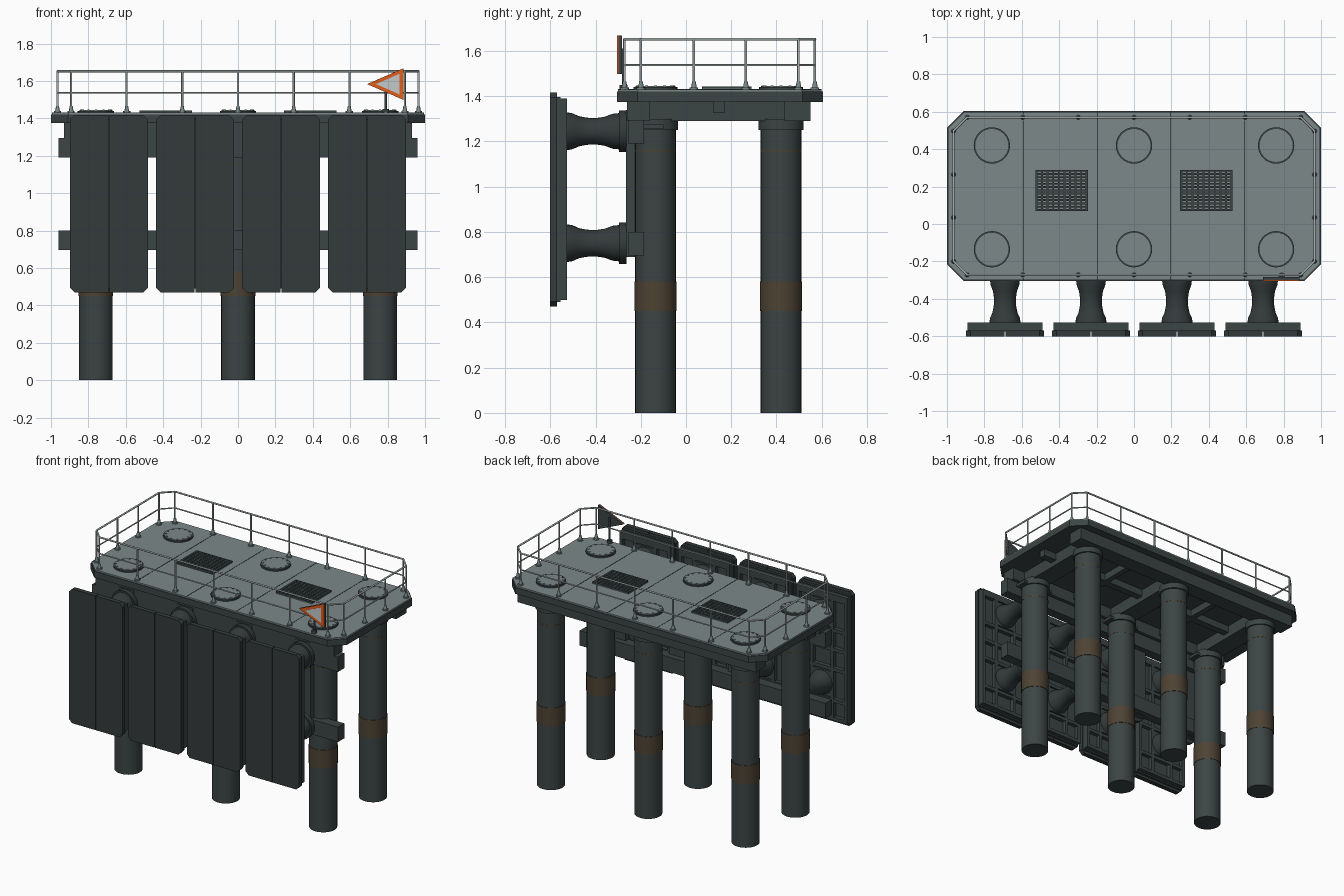
import bpy, bmesh, math
from mathutils import Matrix, Vector

cube = bpy.data.objects.get("Cube")
if cube:
    bpy.data.objects.remove(cube, do_unlink=True)


def material(name, rgb):
    m = bpy.data.materials.new(name)
    m.use_nodes = True
    m.diffuse_color = (*rgb, 1)
    m.node_tree.nodes["Principled BSDF"].inputs["Base Color"].default_value = (*rgb, 1)
    return m


STEEL = material("dark_steel", (0.045, 0.058, 0.058))
RUBBER = material("black_rubber", (0.034, 0.043, 0.043))
DECK = material("deck_grey", (0.2, 0.25, 0.25))
RAIL = material("rail_grey", (0.42, 0.46, 0.46))
RUST = material("rust_brown", (0.075, 0.055, 0.034))
ORANGE = material("sign_orange", (0.75, 0.11, 0.01))
WHITE = material("sign_white", (0.55, 0.58, 0.58))


def finish(bm, name, mat):
    bmesh.ops.recalc_face_normals(bm, faces=bm.faces[:])
    me = bpy.data.meshes.new(name)
    bm.to_mesh(me)
    bm.free()
    me.materials.append(mat)
    ob = bpy.data.objects.new(name, me)
    bpy.context.collection.objects.link(ob)
    return ob


def add_box(bm, x, y, z):
    """Box from (min, max) pairs."""
    mid = [(a + b) / 2 for a, b in (x, y, z)]
    size = [b - a for a, b in (x, y, z)]
    bmesh.ops.create_cube(bm, size=1, matrix=Matrix.Translation(mid) @ Matrix.Diagonal((*size, 1)))


def add_rod(bm, a, b, r, r2=None, n=8):
    a, b = Vector(a), Vector(b)
    d = b - a
    rot = d.to_track_quat('Z', 'Y').to_matrix().to_4x4()
    bmesh.ops.create_cone(bm, cap_ends=True, segments=n, radius1=r, radius2=r if r2 is None else r2,
                          depth=d.length, matrix=Matrix.Translation((a + b) / 2) @ rot)


def boxes(name, mat, items):
    bm = bmesh.new()
    for it in items:
        add_box(bm, *it)
    return finish(bm, name, mat)


def rods(name, mat, items, n=8):
    bm = bmesh.new()
    for it in items:
        add_rod(bm, *it, n=n)
    return finish(bm, name, mat)


def prism(name, mat, pts, offset):
    bm = bmesh.new()
    f = bm.faces.new([bm.verts.new(p) for p in pts])
    ext = bmesh.ops.extrude_face_region(bm, geom=[f])
    bmesh.ops.translate(bm, vec=offset, verts=[v for v in ext["geom"] if isinstance(v, bmesh.types.BMVert)])
    return finish(bm, name, mat)


def octagon(x0, x1, y0, y1, c):
    return [(x0 + c, y0), (x1 - c, y0), (x1, y0 + c), (x1, y1 - c),
            (x1 - c, y1), (x0 + c, y1), (x0, y1 - c), (x0, y0 + c)]


PILE_X = (-0.76, 0, 0.76)
PILE_Y = (-0.135, 0.42)
PILES = [(x, y) for x in PILE_X for y in PILE_Y]
FENDER_X = (-0.69, -0.23, 0.23, 0.69)
FENDER_Z = (0.75, 1.245)
TOP = 1.43

# Piles with collars and caps
for x, y in PILES:
    def ring(z0, z1, r):
        return ((x, y, z0), (x, y, z1), r)
    rods("pile", STEEL, [ring(0, 1.3, 0.09)], 32)
    rods("pile_cap", STEEL, [ring(1.25, 1.3, 0.1)], 32)
    rods("pile_collar", RUST, [ring(0.45, 0.58, 0.093), ring(1.155, 1.162, 0.091)], 32)

# Deck slab and walking surface
prism("deck_slab", STEEL, [(x, y, 1.375) for x, y in octagon(-1, 1, -0.305, 0.605, 0.09)], (0, 0, 0.045))
prism("deck_plate", DECK, [(x, y, 1.42) for x, y in octagon(-0.995, 0.995, -0.3, 0.6, 0.088)], (0, 0, 0.01))
boxes("deck_seams", STEEL, [((x - 0.003, x + 0.003), (-0.3, 0.6), (1.425, 1.4312))
                            for x in (-0.59, -0.195, 0.195, 0.59)])

# Girders below the deck
zg = (1.29, 1.376)
girders = [((-0.93, 0.93), y, zg) for y in ((-0.26, -0.16), (0.435, 0.55))]
girders += [((x - 0.07, x + 0.07), (-0.26, 0.55), zg) for x in PILE_X]
girders += [((-0.93, 0.93), (0.12, 0.17), (1.325, 1.376))]
girders += [((x - 0.02, x + 0.02), (-0.2, 0.5), (1.325, 1.376)) for x in (-0.38, 0.38)]
boxes("deck_girders", STEEL, girders)

# Hatches over the piles
for x, y in PILES:
    rods("hatch_rim", STEEL, [((x, y, TOP - 0.01), (x, y, TOP + 0.01), 0.097)], 32)
    rods("hatch_lid", DECK, [((x, y, TOP), (x, y, TOP + 0.014), 0.088)], 32)
    bolts = []
    for i in range(12):
        a = i * math.tau / 12
        px, py = x + 0.08 * math.cos(a), y + 0.08 * math.sin(a)
        bolts.append(((px, py, TOP), (px, py, TOP + 0.018), 0.006))
    rods("hatch_bolts", DECK, bolts, 6)

# Gratings
for x in (-0.387, 0.387):
    x0, x1, y0, y1 = x - 0.14, x + 0.14, 0.07, 0.29
    boxes("grating_base", DECK, [((x0, x1), (y0, y1), (TOP - 0.005, TOP + 0.003))])
    z = (TOP, TOP + 0.013)
    bars = [((x0, x1), (y0 + i * 0.0175, y0 + i * 0.0175 + 0.01), z) for i in range(13)]
    bars += [((x0 + i * 0.03, x0 + i * 0.03 + 0.01), (y0, y1), z) for i in range(10)]
    bars += [(e, (y0, y1), z) for e in ((x0, x0 + 0.012), (x1 - 0.012, x1))]
    boxes("grating_bars", STEEL, bars)

# Handrail
corners = octagon(-0.965, 0.965, -0.272, 0.57, 0.073)
lines = []
for z, r in ((1.652, 0.006), (1.537, 0.0045)):
    lines += [((*a, z), (*b, z), r) for a, b in zip(corners, corners[1:] + corners[:1])]
rods("handrails", RAIL, lines)
posts = corners + [(x, y) for x in (-0.595, -0.298, 0, 0.298, 0.595) for y in (-0.272, 0.57)]
posts += [(x, y) for x in (-0.965, 0.965) for y in (0.035, 0.265)]
rods("rail_posts", RAIL, [((x, y, TOP), (x, y, 1.652), 0.0055) for x, y in posts])
rods("post_feet", DECK, [((x, y, TOP), (x, y, TOP + 0.035), 0.014, 0.008) for x, y in posts]
     + [((x, y, TOP), (x, y, TOP + 0.008), 0.019) for x, y in posts])

# Triangular sign
def triangle(inset, y):
    cx, cz = 0.82, 1.583
    k = 1 - inset
    return [(cx + (x - cx) * k, y, cz + (z - cz) * k) for x, z in ((0.69, 1.583), (0.886, 1.668), (0.886, 1.498))]

prism("sign_back", STEEL, triangle(0, -0.284), (0, -0.015, 0))
prism("sign_border", ORANGE, triangle(0, -0.299), (0, -0.005, 0))
prism("sign_face", WHITE, triangle(0.36, -0.302), (0, -0.004, 0))
rods("sign_post", STEEL, [((0.79, -0.277, TOP), (0.79, -0.277, 1.61), 0.007),
                          ((0.79, -0.277, TOP), (0.79, -0.277, TOP + 0.02), 0.018)])

# Beams and uprights that carry the fenders
boxes("fender_beams", STEEL, [((-0.96, 0.96), (-0.255, -0.185), z) for z in ((0.695, 0.8), (1.19, 1.295))])
boxes("fender_uprights", STEEL, [((x - 0.06, x + 0.06), (-0.265, -0.225), (0.69, 1.34)) for x in FENDER_X])
boxes("pile_brackets", STEEL, [((x - 0.12, x + 0.12), (-0.24, -0.1), (1.255, 1.275)) for x in PILE_X])

# Waisted rubber fenders, turned around the y axis
PROFILE = [(0, -0.262), (0.092, -0.262), (0.092, -0.297), (0.08, -0.297), (0.077, -0.325), (0.064, -0.36),
           (0.058, -0.4), (0.06, -0.44), (0.067, -0.475), (0.079, -0.5), (0.084, -0.528), (0, -0.528)]
for x in FENDER_X:
    for z in FENDER_Z:
        bm = bmesh.new()
        vs = [bm.verts.new((x + r, y, z)) for r, y in PROFILE]
        edges = [bm.edges.new(p) for p in zip(vs, vs[1:])]
        bmesh.ops.spin(bm, geom=vs + edges, cent=(x, 0, z), axis=(0, 1, 0), angle=math.tau, steps=32)
        bmesh.ops.remove_doubles(bm, verts=bm.verts[:], dist=0.0005)
        finish(bm, "fender_cone", RUBBER)

# Fender panels: two front pads on a ribbed frame
Z0, Z1 = 0.47, 1.417
for x in FENDER_X:
    for s in (-1, 1):
        a, b, c = x + s * 0.002, x + s * 0.208, x + s * 0.185
        prism("fender_pad", RUBBER, [(a, -0.602, Z0), (c, -0.602, Z0), (b, -0.602, Z0 + 0.023),
                                     (b, -0.602, Z1 - 0.023), (c, -0.602, Z1), (a, -0.602, Z1)], (0, 0.032, 0))
    yr = (-0.562, -0.527)
    ribs = [((x - 0.2, x + 0.2), (-0.575, -0.555), (Z0 + 0.02, Z1 - 0.02))]
    ribs += [((x + d - 0.012, x + d + 0.012), yr, (0.5, 1.39)) for d in (-0.188, -0.08, 0.08, 0.188)]
    ribs += [((x - 0.2, x + 0.2), yr, (z - 0.012, z + 0.012)) for z in (0.512, 0.64, 0.86, 1.0, 1.135, 1.355, 1.378)]
    ribs += [((x - 0.09, x + 0.09), yr, (z - 0.09, z + 0.09)) for z in FENDER_Z]
    boxes("fender_frame", STEEL, ribs)

# Smooth the round parts, keeping edges sharp
bpy.ops.object.select_all(action='DESELECT')
for ob in bpy.context.collection.objects:
    if ob.type == 'MESH' and ob.name.startswith(("pile", "fender_cone", "hatch", "handrails", "rail", "post", "sign_post")):
        ob.select_set(True)
        bpy.context.view_layer.objects.active = ob
bpy.ops.object.shade_smooth_by_angle(angle=math.radians(46))
